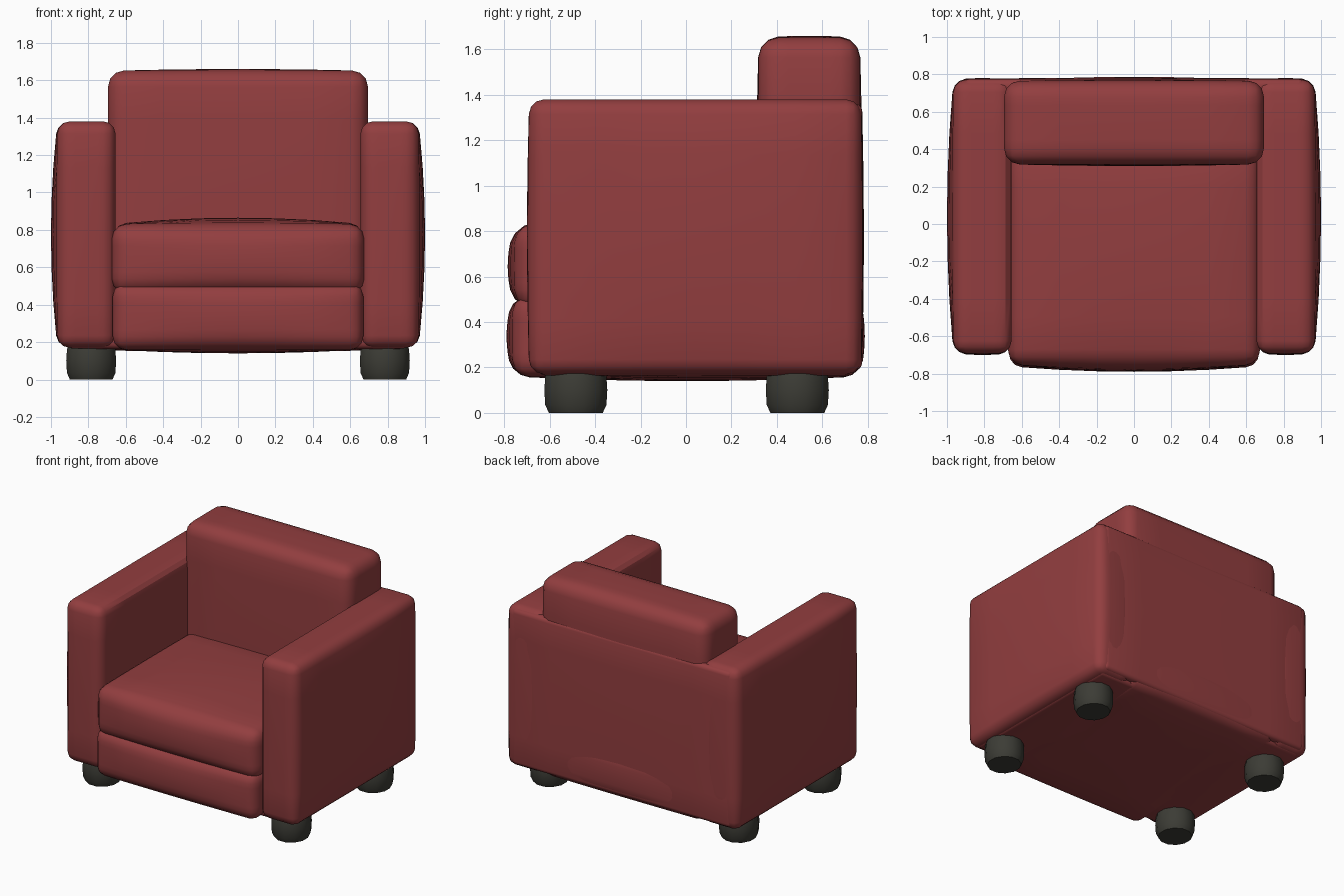
import bpy, bmesh, math
from mathutils import Vector

if "Cube" in bpy.data.objects:
    bpy.data.objects.remove(bpy.data.objects["Cube"])


def material(name, colour):
    m = bpy.data.materials.new(name)
    m.diffuse_color = (*colour, 1)
    m.use_nodes = True
    m.node_tree.nodes["Principled BSDF"].inputs["Base Color"].default_value = m.diffuse_color
    return m


RED = material("red upholstery", (0.29, 0.048, 0.050))
DARK = material("dark leg", (0.045, 0.045, 0.036))


def finish(bm, name, mat, mirror=False, angle=30):
    bmesh.ops.recalc_face_normals(bm, faces=bm.faces)
    mesh = bpy.data.meshes.new(name)
    bm.to_mesh(mesh)
    bm.free()
    mesh.materials.append(mat)
    ob = bpy.data.objects.new(name, mesh)
    bpy.context.collection.objects.link(ob)
    if mirror:
        ob.modifiers.new("mirror", 'MIRROR').use_mirror_merge = False
    bpy.ops.object.select_all(action='DESELECT')
    ob.select_set(True)
    bpy.context.view_layer.objects.active = ob
    bpy.ops.object.shade_smooth_by_angle(angle=math.radians(angle))
    return ob


def cushion(name, lo, hi, radius, bulge_lo=(0, 0, 0), bulge_hi=(0, 0, 0), mirror=False):
    """Rounded box whose six sides swell by the given amounts."""
    lo, hi = Vector(lo), Vector(hi)
    mid, half = (lo + hi) / 2, (hi - lo) / 2
    bm = bmesh.new()
    bmesh.ops.create_cube(bm, size=2)
    for v in bm.verts:
        v.co = Vector(mid[i] + v.co[i] * half[i] for i in range(3))
    bmesh.ops.bevel(bm, geom=bm.edges[:], offset=radius, segments=3,
                    profile=0.5, affect='EDGES')
    # slice the flat sides so they can swell
    for axis in range(3):
        normal = Vector((0, 0, 0))
        normal[axis] = 1
        for k in range(-2, 3):
            point = mid.copy()
            point[axis] += k / 3 * (half[axis] - radius)
            bmesh.ops.bisect_plane(bm, geom=bm.verts[:] + bm.edges[:] + bm.faces[:],
                                   plane_co=point, plane_no=normal)
    for v in bm.verts:
        u = [(v.co[i] - mid[i]) / half[i] for i in range(3)]
        move = Vector((0, 0, 0))
        for i in range(3):
            a, b = (i + 1) % 3, (i + 2) % 3
            w = (1 - u[a] ** 2) * (1 - u[b] ** 2)
            move[i] = w * (bulge_hi[i] * max(u[i], 0) - bulge_lo[i] * max(-u[i], 0))
        v.co += move
    return finish(bm, name, RED, mirror)


# Arms
cushion("arm", (0.655, -0.69, 0.17), (0.965, 0.77, 1.38), 0.065,
        bulge_lo=(0, 0.01, 0), bulge_hi=(0.035, 0.01, 0), mirror=True)

# Backrest and the rear panel that joins it to the arms
cushion("backrest", (-0.695, 0.32, 0.40), (0.695, 0.765, 1.65), 0.085,
        bulge_lo=(0, 0.01, 0), bulge_hi=(0, 0.01, 0.01))
cushion("rear_panel", (-0.91, 0.66, 0.19), (0.91, 0.775, 1.36), 0.03,
        bulge_hi=(0, 0.008, 0))

# Seat cushion, front base and underside
cushion("seat_cushion", (-0.675, -0.75, 0.46), (0.675, 0.45, 0.83), 0.08,
        bulge_lo=(0, 0.035, 0), bulge_hi=(0, 0, 0.035))
cushion("base", (-0.67, -0.76, 0.16), (0.67, 0.765, 0.515), 0.07,
        bulge_lo=(0, 0.03, 0.02), bulge_hi=(0, 0.022, 0))
cushion("underside", (-0.91, -0.65, 0.165), (0.91, 0.73, 0.32), 0.03,
        bulge_lo=(0, 0, 0.02))

# Legs: short barrels
SIDES = 12
PROFILE = [(0.118, 0.0), (0.134, 0.035), (0.138, 0.10), (0.134, 0.16), (0.118, 0.21)]
for part, y in (("front_leg", -0.485), ("rear_leg", 0.49)):
    bm = bmesh.new()
    rings = []
    for r, z in PROFILE:
        rings.append([bm.verts.new((0.785 + r * math.cos(2 * math.pi * (k + 0.5) / SIDES),
                                    y + 1.04 * r * math.sin(2 * math.pi * (k + 0.5) / SIDES), z))
                      for k in range(SIDES)])
    for a, b in zip(rings, rings[1:]):
        for k in range(SIDES):
            n = (k + 1) % SIDES
            bm.faces.new((a[k], a[n], b[n], b[k]))
    bm.faces.new(rings[0][::-1])
    bm.faces.new(rings[-1])
    finish(bm, part, DARK, mirror=True, angle=32)
